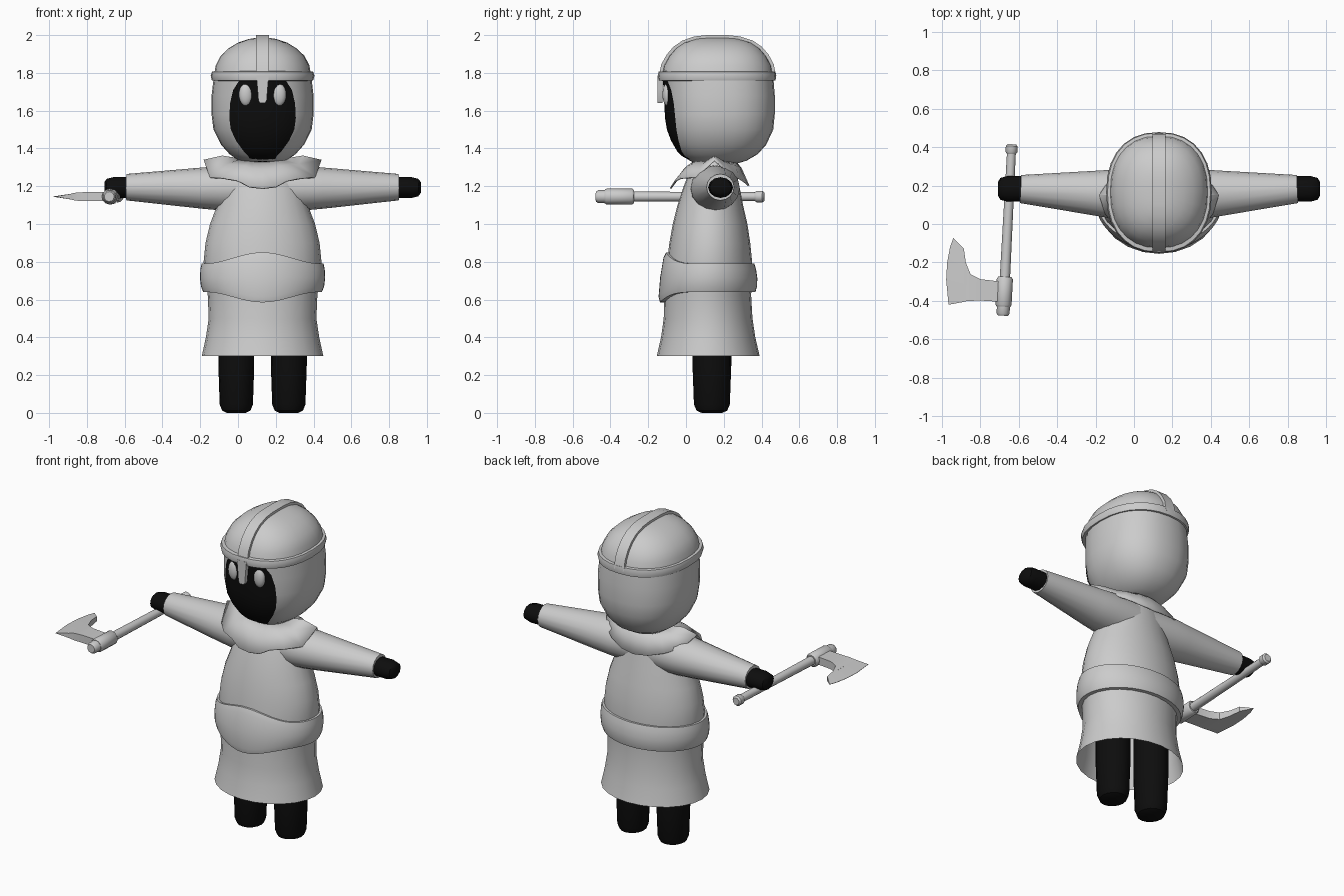
import bpy, bmesh, math
from mathutils import Vector, Matrix

if "Cube" in bpy.data.objects:
    bpy.data.objects.remove(bpy.data.objects["Cube"])

CX = 0.13  # centre line of the figure


def material(name, v):
    m = bpy.data.materials.new(name)
    m.diffuse_color = (v, v, v, 1)
    m.use_nodes = True
    m.node_tree.nodes["Principled BSDF"].inputs["Base Color"].default_value = m.diffuse_color
    return m


GREY = material("light grey", 0.6)
BLACK = material("black", 0.004)


def finish(name, verts, faces, mat, angle=40, recalc=True):
    me = bpy.data.meshes.new(name)
    me.from_pydata([tuple(v) for v in verts], [], faces)
    if recalc:
        bm = bmesh.new()
        bm.from_mesh(me)
        bmesh.ops.recalc_face_normals(bm, faces=bm.faces)
        bm.to_mesh(me)
        bm.free()
    ob = bpy.data.objects.new(name, me)
    bpy.context.collection.objects.link(ob)
    me.materials.append(mat)
    bpy.ops.object.select_all(action='DESELECT')
    bpy.context.view_layer.objects.active = ob
    ob.select_set(True)
    bpy.ops.object.shade_smooth_by_angle(angle=math.radians(angle))
    return ob


def skin(name, rings, mat, start=True, end=True, closed=False, angle=40):
    """Bridge equal-sized point rings into a surface."""
    n, k = len(rings[0]), len(rings)
    faces = []
    for r in range(k if closed else k - 1):
        for i in range(n):
            j, s = (i + 1) % n, (r + 1) % k
            faces.append((r * n + i, r * n + j, s * n + j, s * n + i))
    if start and not closed:
        faces.append(tuple(reversed(range(n))))
    if end and not closed:
        faces.append(tuple(range((k - 1) * n, k * n)))
    return finish(name, [p for r in rings for p in r], faces, mat, angle)


def sgnpow(v, e):
    return math.copysign(abs(v) ** e, v)


def oval(z, rx, y0, y1, n=24, e=2.0):
    """Horizontal rounded ring spanning y0..y1."""
    pts = []
    for i in range(n):
        a = math.tau * i / n
        pts.append(Vector((CX + rx * sgnpow(math.cos(a), 2 / e),
                           (y0 + y1) / 2 + (y1 - y0) / 2 * sgnpow(math.sin(a), 2 / e), z)))
    return pts


def sample(profile, z):
    """Interpolate rows of (z, half width, front, back)."""
    for a, b in zip(profile, profile[1:]):
        if z <= b[0]:
            t = max(0, (z - a[0]) / (b[0] - a[0]))
            return [p + (q - p) * t for p, q in zip(a[1:], b[1:])]
    return profile[-1][1:]


def tube(name, stations, mat, n=16, angle=40):
    """Round tube along stations of (centre, radius, radius up)."""
    d = (Vector(stations[-1][0]) - Vector(stations[0][0])).normalized()
    side = d.cross(Vector((0, 0, 1))) if abs(d.z) < 0.9 else Vector((1, 0, 0))
    up = side.cross(d)
    rings = [[Vector(c) + side * r * math.cos(math.tau * i / n) + up * s * math.sin(math.tau * i / n)
              for i in range(n)] for c, r, s in stations]
    return skin(name, rings, mat, angle=angle)


# Robe: flared skirt, torso and neck, open at the hem
BODY = [(0.30, .322, -.155, .39), (0.40, .30, -.132, .367), (0.50, .285, -.118, .352),
        (0.62, .29, -.115, .345), (0.80, .312, -.10, .35), (0.90, .302, -.088, .34),
        (1.00, .278, -.07, .325), (1.10, .24, -.045, .302), (1.20, .215, -.012, .283),
        (1.28, .18, .02, .265), (1.33, .13, .06, .255), (1.40, .10, .07, .25)]
skin("robe", [oval(*b) for b in BODY], GREY, start=False)

# Belt: closed band with a bulge at the front
belt = []
for i in range(48):
    a = math.tau * i / 48
    front = max(0, -math.sin(a)) ** 5
    top, bot = 0.79 + 0.06 * front, 0.64 - 0.055 * front
    ring = []
    for z, out in ((bot, -.03), (bot, .022), (bot + .03, .03), ((top + bot) / 2, .03),
                   (top - .03, .022), (top, .012), (top, -.03)):
        rx, y0, y1 = sample(BODY, z)
        ring.append(Vector((CX + (rx + out) * math.cos(a),
                            (y0 + y1) / 2 + ((y1 - y0) / 2 + out) * math.sin(a), z)))
    belt.append(ring)
skin("belt", belt, GREY, closed=True)

# Collar: pointed sheet around the neck
half = [(0, -.085, 1.19), (.07, -.08, 1.198), (.13, -.06, 1.23), (.21, -.03, 1.245), (.28, .05, 1.25),
        (.312, .15, 1.34), (.26, .23, 1.27), (.18, .29, 1.24), (.09, .325, 1.215), (0, .335, 1.205)]
edge = half + [(-x, y, z) for x, y, z in half[-2:0:-1]]
outer = [Vector((CX + x, y, z)) for x, y, z in edge]
inner = []
for x, y, z in edge:
    a = math.atan2(y - .15, x)
    inner.append(Vector((CX + .115 * math.cos(a), .155 + .10 * math.sin(a), 1.345)))
mid = [p.lerp(q, .5) + Vector((0, 0, .02)) for p, q in zip(inner, outer)]
collar = skin("collar", [inner, mid, outer], GREY, start=False, end=False)
collar.modifiers.new("cloth", 'SOLIDIFY').thickness = 0.008

# Sleeves, hands and legs, one per side
for s, side in ((-1, "right"), (1, "left")):
    def at(d, y, z):
        return (CX + s * d, y, z)
    tube(side + "_sleeve", [(at(.05, .15, 1.19), .13, .125), (at(.22, .155, 1.19), .13, .118),
                            (at(.32, .16, 1.19), .118, .109), (at(.72, .182, 1.195), .073, .07)], GREY)
    tube(side + "_hand", [(at(.68, .183, 1.193), .066, .055), (at(.79, .183, 1.193), .066, .055),
                          (at(.825, .183, 1.193), .057, .046), (at(.838, .183, 1.193), .035, .028)], BLACK, 12)
    tube(side + "_leg", [(at(.139, .137, z), r, r * 1.08) for z, r in
                         ((0, .05), (.012, .075), (.045, .088), (.25, .095), (.6, .095))], BLACK)

# Hooded head, running up into the helmet dome
HEAD = [(1.32, .08, .06, .27), (1.335, .125, .02, .32), (1.37, .175, -.03, .38), (1.42, .22, -.065, .425),
        (1.50, .26, -.095, .462), (1.58, .27, -.108, .47), (1.68, .27, -.11, .47), (1.78, .258, -.118, .462)]
DOME = [(1.78, .258, -.13, .462), (1.84, .248, -.118, .452), (1.89, .222, -.09, .425),
        (1.93, .18, -.055, .39), (1.96, .13, -.01, .345), (1.98, .07, .05, .28), (1.986, .03, .11, .22)]
E = 2.3
skin("hood", [oval(*h, 28, E) for h in HEAD], GREY)
skin("helmet_dome", [oval(*h, 28, E) for h in DOME], GREY, start=False)

# Helmet brim band
brim = [(1.758, .255, -.125, .462), (1.76, .268, -.145, .474), (1.785, .275, -.15, .478),
        (1.806, .268, -.145, .474), (1.81, .24, -.115, .445)]
skin("helmet_band", [oval(*b, 28, E) for b in brim], GREY, start=False, end=False)

# Helmet crest strip from front to back
arc = [(r[2], r[0]) for r in DOME] + [(r[3], r[0]) for r in reversed(DOME)]
crest = []
for y, z in arc:
    d = Vector((0, y - .166, (z - 1.72))).normalized() * .014
    crest.append([Vector((CX + x, y + d.y * k, z + d.z * k)) for x, k in
                  ((-.034, -2), (-.034, 1), (.034, 1), (.034, -2))])
skin("helmet_crest", crest, GREY)

# Nose guard hanging from the band
guard = [[Vector((CX + x * w, y, z)) for x, y in ((-1, -.15), (1, -.15), (1, -.125), (-1, -.125))]
         for z, w in ((1.64, .014), (1.655, .022), (1.72, .027), (1.785, .033))]
skin("nose_guard", guard, GREY)


# Dark face following the hood surface
def hood_front(x, z):
    rx, y0, y1 = sample(HEAD, z)
    t = min(1, abs(x) / rx)
    return (y0 + y1) / 2 - (y1 - y0) / 2 * (1 - t ** E) ** (1 / E)


FACE = [(1.325, .06), (1.36, .075), (1.385, .10), (1.44, .14), (1.50, .168), (1.56, .176), (1.64, .172),
        (1.71, .155), (1.765, .12)]
N = 12
pts, quads = [], []
for z, w in FACE:
    for i in range(N + 1):
        x = w * (2 * i / N - 1)
        pts.append((CX + x, hood_front(x, z) - .006, z))
for r in range(len(FACE) - 1):
    for i in range(N):
        a = r * (N + 1) + i
        quads.append((a, a + 1, a + N + 2, a + N + 1))
finish("face", pts, quads, BLACK, recalc=False)

# Eyes
for s, side in ((-1, "right"), (1, "left")):
    bpy.ops.mesh.primitive_uv_sphere_add(segments=16, ring_count=10, radius=1,
                                         location=(CX + s * .088, hood_front(.088, 1.685) + .002, 1.685))
    eye = bpy.context.object
    eye.name = side + "_eye"
    eye.scale = (.037, .026, .06)
    eye.data.materials.append(GREY)
    bpy.ops.object.shade_smooth()


# Axe handle with pommel, sleeve and tip
def shaft(y):
    return (-.657 + .052 * y, y, 1.145)


def rod(name, rows, n=12):
    tube(name, [(shaft(y), r, r) for y, r in rows], GREY, n)


rod("axe_handle", [(.38, .023), (-.30, .027)])
rod("axe_pommel", [(.415, .022), (.405, .031), (.375, .031), (.362, .022)])
rod("axe_sleeve", [(-.275, .034), (-.285, .042), (-.42, .042), (-.43, .036)])
rod("axe_tip", [(-.42, .034), (-.465, .034), (-.477, .026)])

# Axe blade: thick web thinning to a sharp curved edge
web = [(-.69, -.30, -.405, .024), (-.80, -.287, -.398, .024), (-.85, -.262, -.40, .022),
       (-.875, -.20, -.402, .018), (-.885, -.13, -.405, .015)]
rings = [[Vector((x, y, 1.145 + h)) for y, h in ((a, t), (b, t), (b, -t), (a, -t))] for x, a, b, t in web]
rim = [(-.94, -.073), (-.957, -.12), (-.972, -.20), (-.977, -.29), (-.965, -.42)]
rows = len(rim)
V, F = [], []
skin("axe_web", rings, GREY, angle=25)
for k, (x, y) in enumerate(rim):
    bx, by = -.884, -.13 - .275 * k / (rows - 1)
    V += [(bx, by, 1.16), (x, y, 1.146), (x, y, 1.144), (bx, by, 1.13)]
for k in range(rows - 1):
    for i in range(4):
        j = (i + 1) % 4
        F.append((4 * k + i, 4 * k + j, 4 * k + 4 + j, 4 * k + 4 + i))
F += [(0, 1, 2, 3), tuple(range(4 * rows - 1, 4 * rows - 5, -1))]
finish("axe_edge", V, F, GREY, 25)
